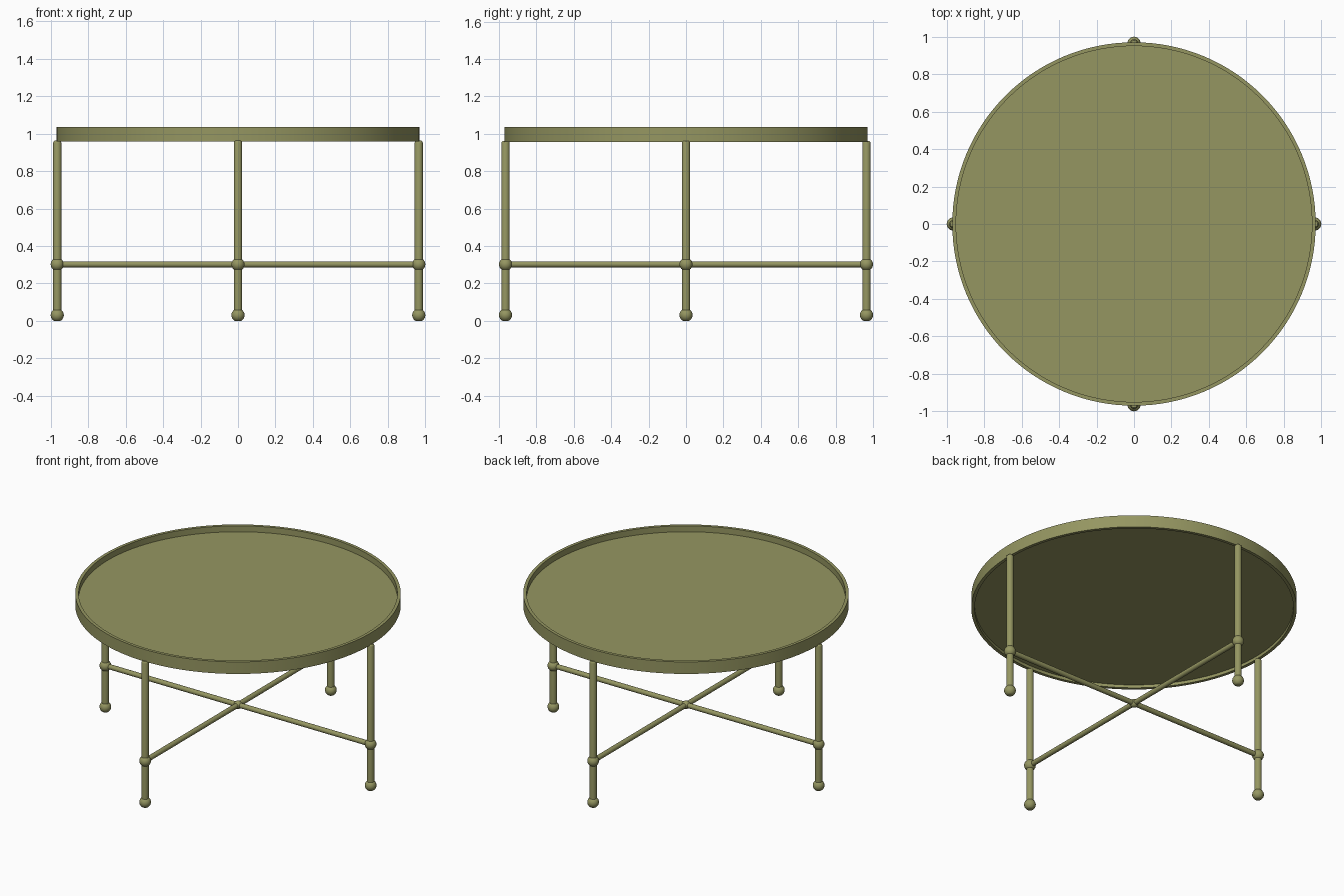
import bpy
from math import sin, cos, pi, radians
from mathutils import Matrix

cube = bpy.data.objects.get("Cube")
if cube:
    bpy.data.objects.remove(cube, do_unlink=True)

# Single olive finish
olive = bpy.data.materials.new("olive_metal")
olive.use_nodes = True
color = (0.30, 0.305, 0.12, 1)
olive.diffuse_color = color
olive.node_tree.nodes["Principled BSDF"].inputs["Base Color"].default_value = color


def lathe(name, profile, segments, matrix=Matrix(), closed=False):
    """Revolve (radius, height) points about z; open profiles get flat end caps."""
    n = len(profile)
    verts = [(r * cos(2 * pi * s / segments), r * sin(2 * pi * s / segments), z)
             for s in range(segments) for r, z in profile]
    faces = []
    for s in range(segments):
        t = (s + 1) % segments
        for i in range(n if closed else n - 1):
            j = (i + 1) % n
            faces.append((s * n + i, t * n + i, t * n + j, s * n + j))
    if not closed:
        faces.append([s * n for s in reversed(range(segments))])
        faces.append([s * n + n - 1 for s in range(segments)])
    mesh = bpy.data.meshes.new(name)
    mesh.from_pydata(verts, [], faces)
    mesh.materials.append(olive)
    obj = bpy.data.objects.new(name, mesh)
    obj.matrix_world = matrix
    bpy.context.collection.objects.link(obj)
    bpy.ops.object.select_all(action='DESELECT')
    obj.select_set(True)
    bpy.context.view_layer.objects.active = obj
    bpy.ops.object.shade_smooth_by_angle(angle=radians(35))
    return obj


def ball(radius, low=-88, high=88, steps=16):
    """Profile of a sphere between two latitudes in degrees."""
    angles = [radians(low + (high - low) * i / steps) for i in range(steps + 1)]
    return [(radius * cos(a), radius * sin(a)) for a in angles]


RIM, INNER = 0.97, 0.95
TRAY_BOTTOM, TRAY_TOP = 0.957, 1.036
LEG_POS, LEG_R, BALL_R = 0.965, 0.022, 0.035
BRACE_Z, BRACE_R = 0.302, 0.016

# Tray: raised hoop around a thin recessed panel
lathe("tray_rim", [(INNER, TRAY_BOTTOM), (RIM, TRAY_BOTTOM),
                   (RIM, TRAY_TOP), (INNER, TRAY_TOP)], 128, closed=True)
lathe("tray_panel", [(INNER, 0.977), (INNER, 0.997)], 128)

# Four legs with ball feet and ball joints
foot = ball(BALL_R, low=-62)
foot_z = -foot[0][1]
for k, side in enumerate(("left", "back", "right", "front")):
    turn = Matrix.Rotation(k * pi / 2, 4, 'Z')

    def at(z):
        return turn @ Matrix.Translation((LEG_POS, 0, z))

    lathe(side + "_leg", [(LEG_R, foot_z), (LEG_R, 0.951), (LEG_R - 0.002, 0.957),
                          (LEG_R - 0.007, 0.962)], 24, at(0))
    lathe(side + "_foot", foot, 24, at(foot_z))
    lathe(side + "_joint", ball(BALL_R), 24, at(BRACE_Z))

# Crossed braces with a small hub
brace = [(BRACE_R, -LEG_POS), (BRACE_R, LEG_POS)]
lift = Matrix.Translation((0, 0, BRACE_Z))
lathe("side_brace", brace, 20, lift @ Matrix.Rotation(pi / 2, 4, 'Y'))
lathe("front_back_brace", brace, 20, lift @ Matrix.Rotation(pi / 2, 4, 'X'))
lathe("brace_hub", ball(0.026), 24, lift)
